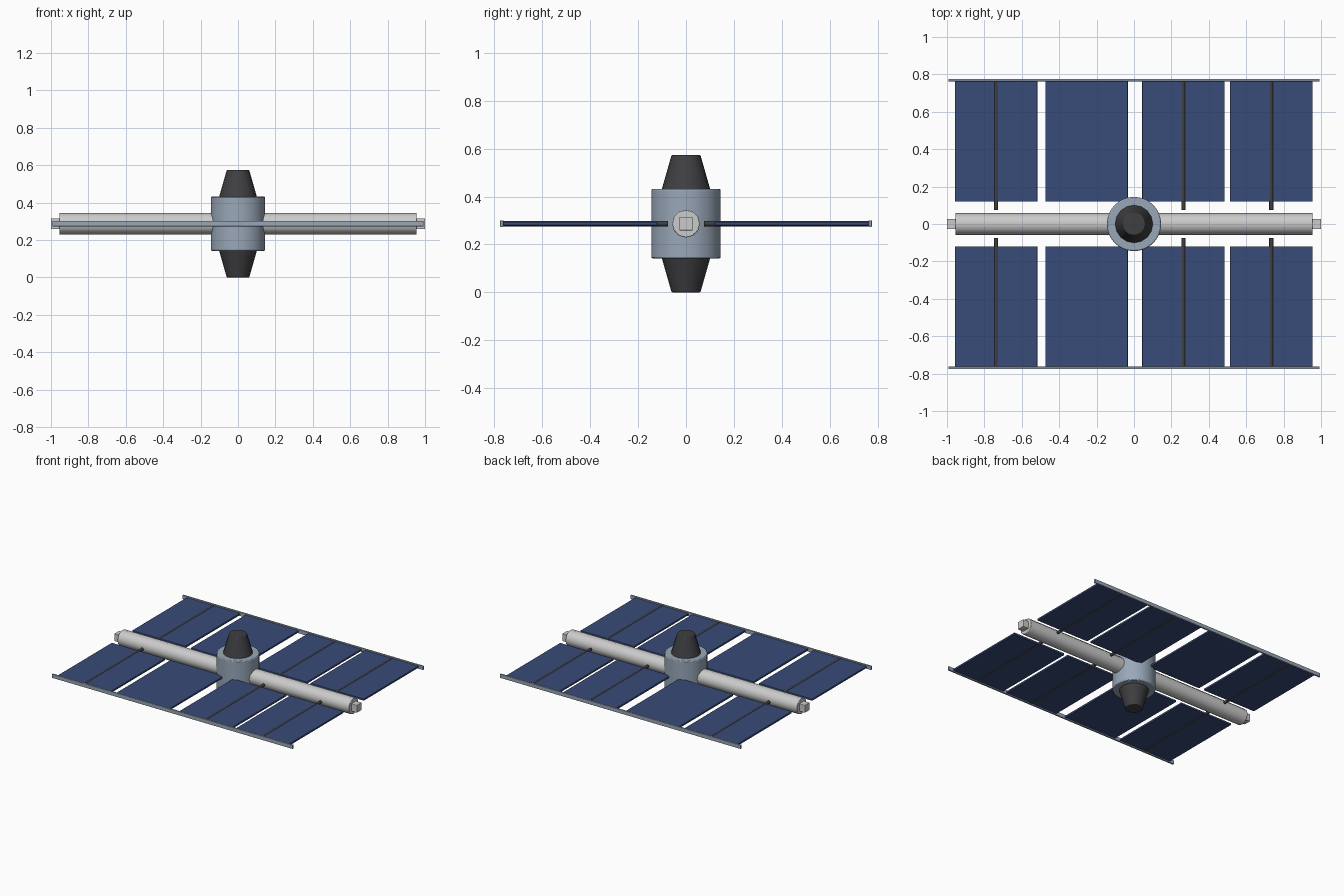
import bpy, math

if "Cube" in bpy.data.objects:
    bpy.data.objects.remove(bpy.data.objects["Cube"])

ZC = 0.287  # height of the panel plane


def mat(name, rgb):
    m = bpy.data.materials.new(name)
    m.diffuse_color = (*rgb, 1)
    m.use_nodes = True
    m.node_tree.nodes["Principled BSDF"].inputs["Base Color"].default_value = m.diffuse_color
    return m


BLUE = mat("panel_blue", (0.04, 0.07, 0.19))
DARK = mat("dark_metal", (0.05, 0.05, 0.055))
HULL = mat("hull_blue_grey", (0.32, 0.39, 0.48))
PALE = mat("pale_metal", (0.6, 0.61, 0.61))


def finish(name, material, bevel=0.0, smooth=False):
    o = bpy.context.object
    o.name = name
    o.data.materials.append(material)
    bpy.ops.object.transform_apply(location=False, rotation=True, scale=True)
    if bevel:
        b = o.modifiers.new("bevel", 'BEVEL')
        b.width = bevel
        b.segments = 2
        b.limit_method = 'ANGLE'
        b.angle_limit = math.radians(40)
    if smooth:
        bpy.ops.object.shade_smooth_by_angle(angle=math.radians(35))
    return o


def box(name, lo, hi, material, bevel=0.0):
    bpy.ops.mesh.primitive_cube_add(size=1, location=[(a + b) / 2 for a, b in zip(lo, hi)])
    bpy.context.object.scale = [b - a for a, b in zip(lo, hi)]
    return finish(name, material, bevel)


def cone(name, loc, r1, r2, depth, material, sides, rot=(0, 0, 0), bevel=0.0):
    bpy.ops.mesh.primitive_cone_add(vertices=sides, radius1=r1, radius2=r2, depth=depth,
                                    location=loc, rotation=rot)
    return finish(name, material, bevel, True)


# Central hub with a tapered module above and below
cone("hub", (0, 0, ZC), 0.145, 0.145, 0.29, HULL, 32, bevel=0.006)
cone("upper_module", (0, 0, 0.5), 0.1025, 0.06, 0.148, DARK, 16, bevel=0.004)
cone("lower_module", (0, 0, 0.074), 0.06, 0.1025, 0.148, DARK, 16, bevel=0.004)

# Main boom and its end blocks
cone("main_boom", (0, 0, ZC), 0.058, 0.058, 1.91, PALE, 12,
     rot=(0, math.pi / 2, 0), bevel=0.003)
for side, s in (("left", -1), ("right", 1)):
    xs = sorted((s * 0.945, s * 1.0))
    box(f"{side}_end_block", (xs[0], -0.028, ZC - 0.028), (xs[1], 0.028, ZC + 0.028), PALE, 0.002)

# Solar panels (left edge x, whether it has a spar), spars and outer rails
PANELS = [(-0.957, True), (-0.473, False), (0.044, True), (0.514, True)]
for side, s in (("front", -1), ("back", 1)):
    for i, (x, spar) in enumerate(PANELS, 1):
        ys = sorted((s * 0.12, s * 0.764))
        box(f"{side}_panel_{i}", (x, ys[0], ZC - 0.007), (x + 0.44, ys[1], ZC + 0.007), BLUE, 0.002)
        if spar:
            cone(f"{side}_spar_{i}", (x + 0.22, s * 0.42, ZC), 0.011, 0.011, 0.69, DARK, 12,
                 rot=(math.pi / 2, 0, 0))
    ys = sorted((s * 0.763, s * 0.776))
    box(f"{side}_rail", (-0.993, ys[0], ZC - 0.014), (0.993, ys[1], ZC + 0.014), HULL, 0.002)
